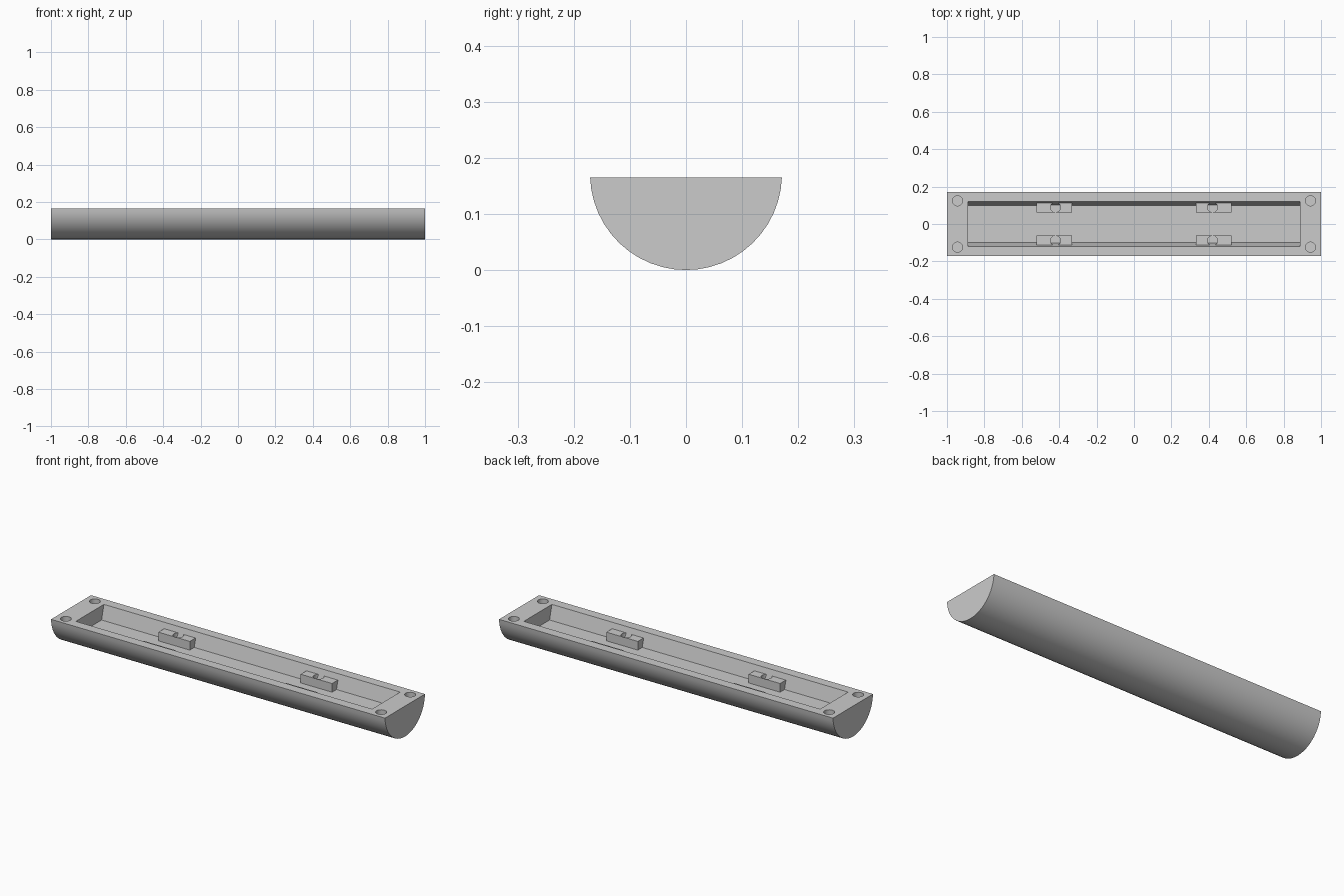
import bpy, bmesh, math

if "Cube" in bpy.data.objects:
    bpy.data.objects.remove(bpy.data.objects["Cube"])

grey = bpy.data.materials.new("plain grey")
grey.diffuse_color = (0.6, 0.6, 0.6, 1)
grey.use_nodes = True
grey.node_tree.nodes["Principled BSDF"].inputs["Base Color"].default_value = grey.diffuse_color

R, TOP, FLOOR = 0.171, 0.165, 0.088


def add_object(name, bm):
    bmesh.ops.recalc_face_normals(bm, faces=bm.faces[:])
    mesh = bpy.data.meshes.new(name)
    bm.to_mesh(mesh)
    bm.free()
    mesh.materials.append(grey)
    ob = bpy.data.objects.new(name, mesh)
    bpy.context.collection.objects.link(ob)
    return ob


def extrude_x(name, profile, x0, x1):
    """Prism with a (y, z) profile running along x."""
    bm = bmesh.new()
    face = bm.faces.new([bm.verts.new((x0, y, z)) for y, z in profile])
    ext = bmesh.ops.extrude_face_region(bm, geom=[face])["geom"]
    bmesh.ops.translate(bm, vec=(x1 - x0, 0, 0),
                        verts=[v for v in ext if isinstance(v, bmesh.types.BMVert)])
    return add_object(name, bm)


def cylinder(name, x, y, z0, z1, r):
    bm = bmesh.new()
    bmesh.ops.create_cone(bm, cap_ends=True, segments=32, radius1=r, radius2=r, depth=z1 - z0)
    bmesh.ops.translate(bm, vec=(x, y, (z0 + z1) / 2), verts=bm.verts[:])
    return add_object(name, bm)


def cut(target, cutter):
    bpy.context.view_layer.objects.active = target
    mod = target.modifiers.new("cut", 'BOOLEAN')
    mod.operation, mod.solver, mod.object = 'DIFFERENCE', 'EXACT', cutter
    bpy.ops.object.modifier_apply(modifier=mod.name)
    bpy.data.objects.remove(cutter)


def smooth(ob):
    bpy.ops.object.select_all(action='DESELECT')
    ob.select_set(True)
    bpy.context.view_layer.objects.active = ob
    bpy.ops.object.shade_smooth_by_angle(angle=math.radians(30))


# Half-round body
start = math.asin((R - TOP) / R)
span = math.pi - 2 * start
arc = [(-R * math.cos(start + span * i / 24), R - R * math.sin(start + span * i / 24))
       for i in range(25)]
body = extrude_x("half_round_body", arc, -1, 1)

# Long pocket with sloping side walls
slope = (0.12 - 0.10) / (TOP - FLOOR)
wide = 0.12 + slope * 0.05
pocket = [(-0.10, FLOOR), (0.10, FLOOR), (wide, TOP + 0.05), (-wide, TOP + 0.05)]
cut(body, extrude_x("pocket_cutter", pocket, -0.887, 0.887))

# Round corner holes
for sx in (-1, 1):
    for sy in (-1, 1):
        cut(body, cylinder("corner_hole_cutter", sx * 0.944, sy * 0.124, 0.115, 0.25, 0.027))
smooth(body)

# Small blocks on the pocket floor, each with a round hole
for sx, xn in ((-1, "left"), (1, "right")):
    for sy, yn in ((-1, "front"), (1, "back")):
        y0, y1 = sy * 0.062, sy * 0.111
        profile = [(y0, FLOOR - 0.002), (y1, FLOOR - 0.002), (y1, 0.135), (y0, 0.135)]
        block = extrude_x(f"{yn}_{xn}_block", profile, sx * 0.426 - 0.094, sx * 0.426 + 0.094)
        cut(block, cylinder("block_hole_cutter", sx * 0.42, sy * 0.0895, 0.095, 0.2, 0.027))
        smooth(block)
